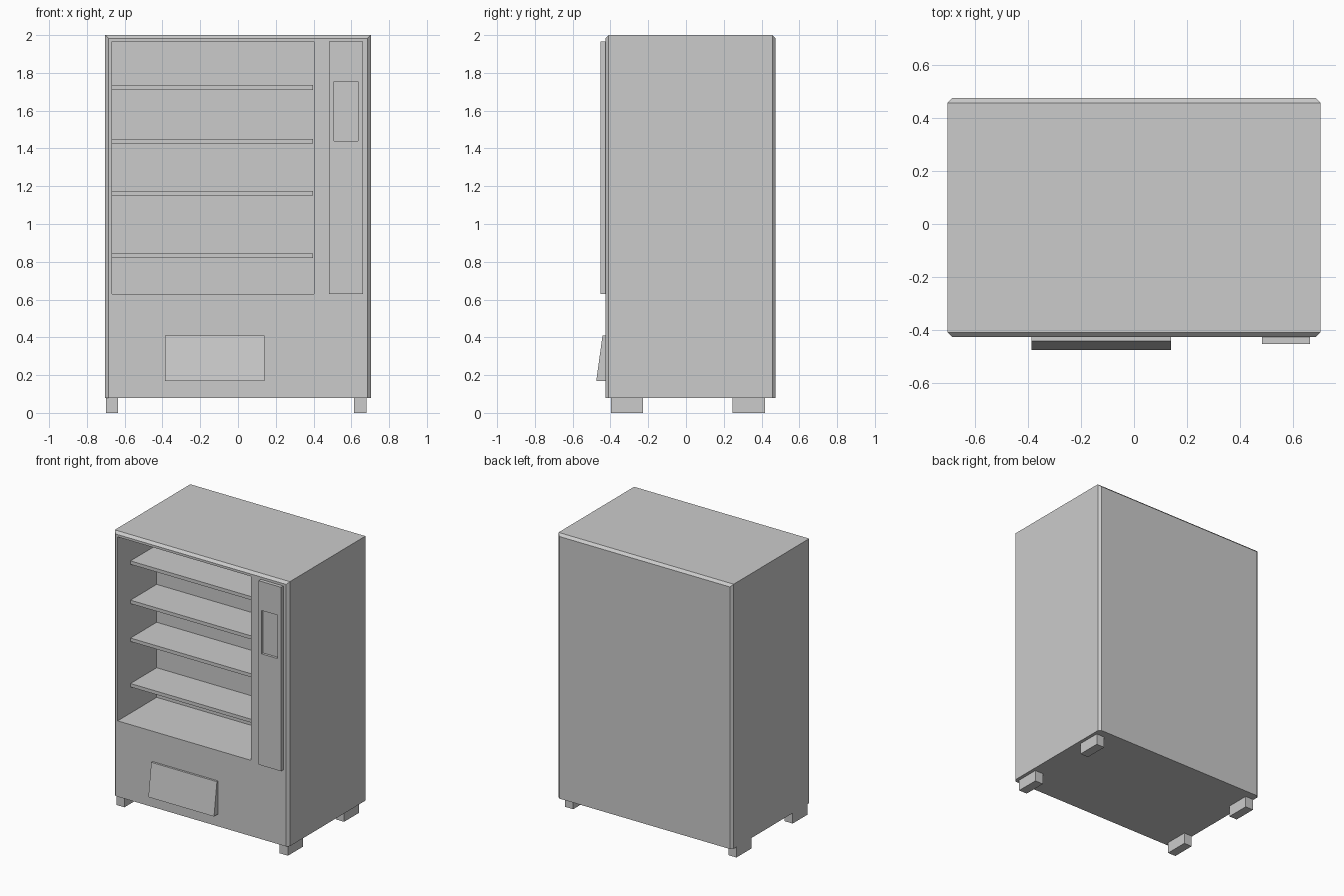
import bpy, bmesh

if "Cube" in bpy.data.objects:
    bpy.data.objects.remove(bpy.data.objects["Cube"])

FRONT, BACK = -0.427, 0.475
CAVITY_BACK = 0.02


def mesh_object(name, bm):
    bmesh.ops.recalc_face_normals(bm, faces=bm.faces)
    me = bpy.data.meshes.new(name)
    bm.to_mesh(me)
    bm.free()
    ob = bpy.data.objects.new(name, me)
    bpy.context.collection.objects.link(ob)
    return ob


def box_bm(x, y, z):
    bm = bmesh.new()
    bmesh.ops.create_cube(bm, size=1)
    for v in bm.verts:
        v.co = [r[0] if c < 0 else r[1] for c, r in zip(v.co, (x, y, z))]
    return bm


def box(name, x, y, z):
    return mesh_object(name, box_bm(x, y, z))


def carve(target, x, y, z):
    cutter = box("cutter", x, y, z)
    cutter.hide_render = True
    mod = target.modifiers.new("carve", 'BOOLEAN')
    mod.operation = 'DIFFERENCE'
    mod.solver = 'EXACT'
    mod.object = cutter
    bpy.context.view_layer.objects.active = target
    bpy.ops.object.modifier_apply(modifier=mod.name)
    bpy.data.objects.remove(cutter)


# Cabinet: front and back rims chamfered along the sides and top
bm = box_bm((-0.703, 0.703), (FRONT, BACK), (0.08, 2.0))
rim = [e for e in bm.edges
       if abs(e.verts[0].co.y - e.verts[1].co.y) < 1e-4
       and max(v.co.z for v in e.verts) > 1]
bmesh.ops.bevel(bm, geom=rim, offset=0.018, offset_type='OFFSET',
                segments=1, profile=0.5, affect='EDGES')
cabinet = mesh_object("cabinet", bm)

# Open display compartment
carve(cabinet, (-0.667, 0.402), (FRONT - 0.1, CAVITY_BACK), (0.63, 1.965))

# Shelves
for i, z in enumerate((0.82, 1.15, 1.425, 1.71)):
    box(f"shelf_{i + 1}", (-0.667, 0.397), (-0.28, CAVITY_BACK), (z, z + 0.025))

# Control panel with recessed keypad area
panel = box("control_panel", (0.483, 0.663), (-0.453, FRONT + 0.002), (0.63, 1.965))
carve(panel, (0.507, 0.635), (-0.5, -0.435), (1.44, 1.755))

# Delivery flap: wedge, thicker at the bottom
bm = box_bm((-0.387, 0.14), (-0.475, FRONT + 0.002), (0.17, 0.41))
for v in bm.verts:
    if v.co.z > 0.3 and v.co.y < -0.45:
        v.co.y = -0.442
mesh_object("delivery_flap", bm)

# Feet
for side, x in (("left", (-0.698, -0.634)), ("right", (0.613, 0.679))):
    for end, y in (("front", (-0.397, -0.227)), ("back", (0.247, 0.418))):
        box(f"{end}_{side}_foot", x, y, (0, 0.081))
